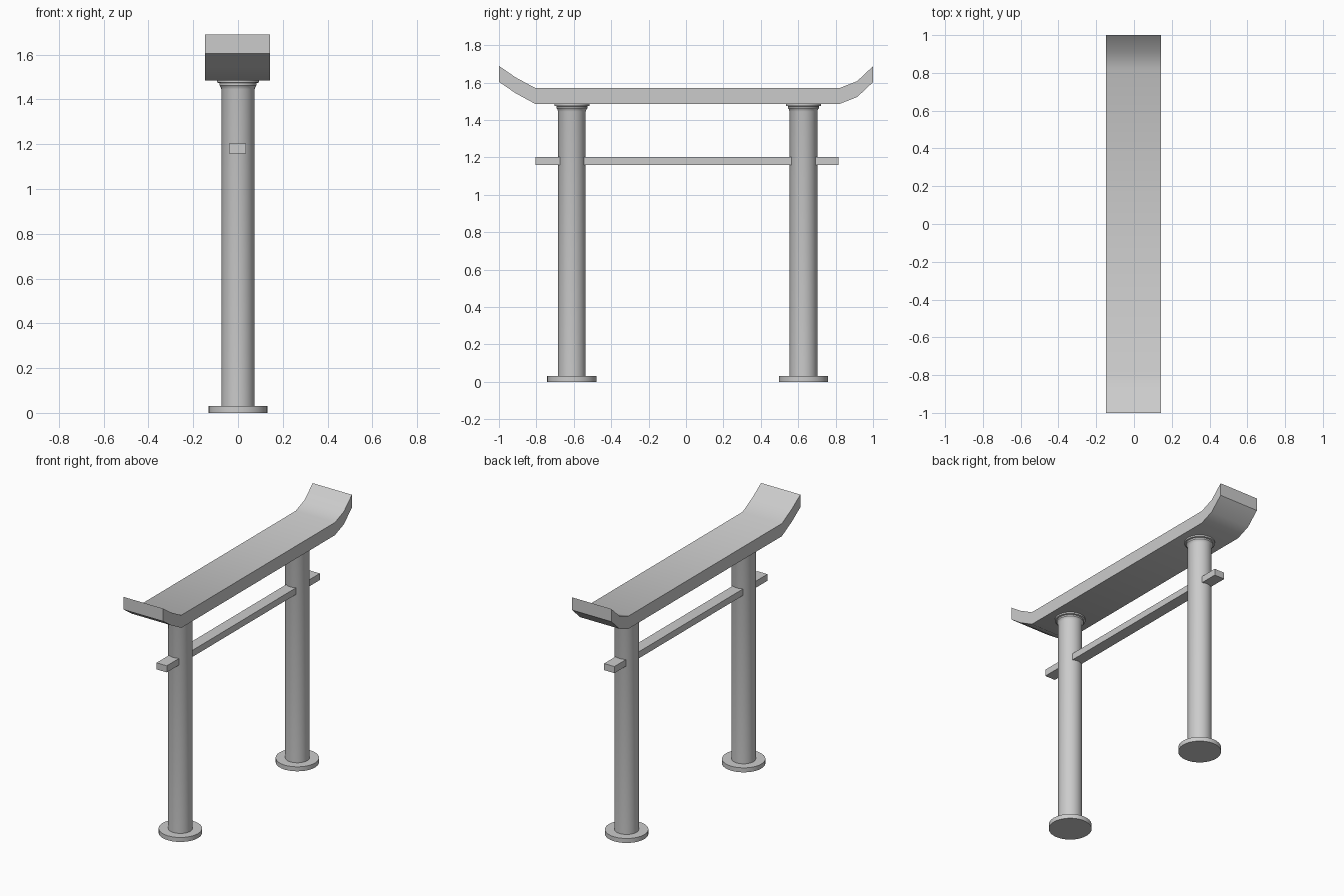
import bpy, bmesh, math

if "Cube" in bpy.data.objects:
    bpy.data.objects.remove(bpy.data.objects["Cube"])


def finish(name, bm, smooth=True):
    bmesh.ops.recalc_face_normals(bm, faces=bm.faces)
    mesh = bpy.data.meshes.new(name)
    bm.to_mesh(mesh)
    bm.free()
    ob = bpy.data.objects.new(name, mesh)
    bpy.context.collection.objects.link(ob)
    if smooth:
        bpy.ops.object.select_all(action='DESELECT')
        ob.select_set(True)
        bpy.context.view_layer.objects.active = ob
        bpy.ops.object.shade_smooth_by_angle(angle=math.radians(32))
    return ob


def lathe(name, profile, y, sides=32):
    """Closed turned solid from (radius, z) points."""
    bm = bmesh.new()
    rings = [[bm.verts.new((r * math.cos(2 * math.pi * i / sides),
                            y + r * math.sin(2 * math.pi * i / sides), z))
              for i in range(sides)] for r, z in profile]
    for a, b in zip(rings, rings[1:]):
        for i in range(sides):
            j = (i + 1) % sides
            bm.faces.new((a[i], a[j], b[j], b[i]))
    bm.faces.new(rings[0])
    bm.faces.new(rings[-1])
    return finish(name, bm)


def extrude_x(name, outline, x0, x1, smooth=True):
    """Extrude a (y, z) outline along x."""
    bm = bmesh.new()
    face = bm.faces.new([bm.verts.new((x0, y, z)) for y, z in outline])
    ext = bmesh.ops.extrude_face_region(bm, geom=[face])
    moved = [g for g in ext['geom'] if isinstance(g, bmesh.types.BMVert)]
    bmesh.ops.translate(bm, verts=moved, vec=(x1 - x0, 0, 0))
    return finish(name, bm, smooth)


# posts with flared necks and top collars, on round foot discs
post = [(0.074, 0.03), (0.074, 1.445), (0.078, 1.457), (0.083, 1.463),
        (0.083, 1.473), (0.094, 1.475), (0.094, 1.487)]
foot = [(0.132, 0.0), (0.132, 0.03)]
for side, y in (("left", -0.61), ("right", 0.628)):
    lathe(side + "_post", post, y)
    lathe(side + "_foot", foot, y)

# tie beam running through both posts
extrude_x("tie_beam", [(-0.805, 1.158), (0.815, 1.158), (0.815, 1.202), (-0.805, 1.202)],
          -0.04, 0.036, smooth=False)

# top lintel with upswept ends
under = [(-1.0, 1.604), (-0.912, 1.543), (-0.805, 1.485),
         (0.82, 1.485), (0.915, 1.522), (1.0, 1.602)]
over = [(y, z + 0.085) for y, z in reversed(under)]
extrude_x("top_lintel", under + over, -0.147, 0.144)
